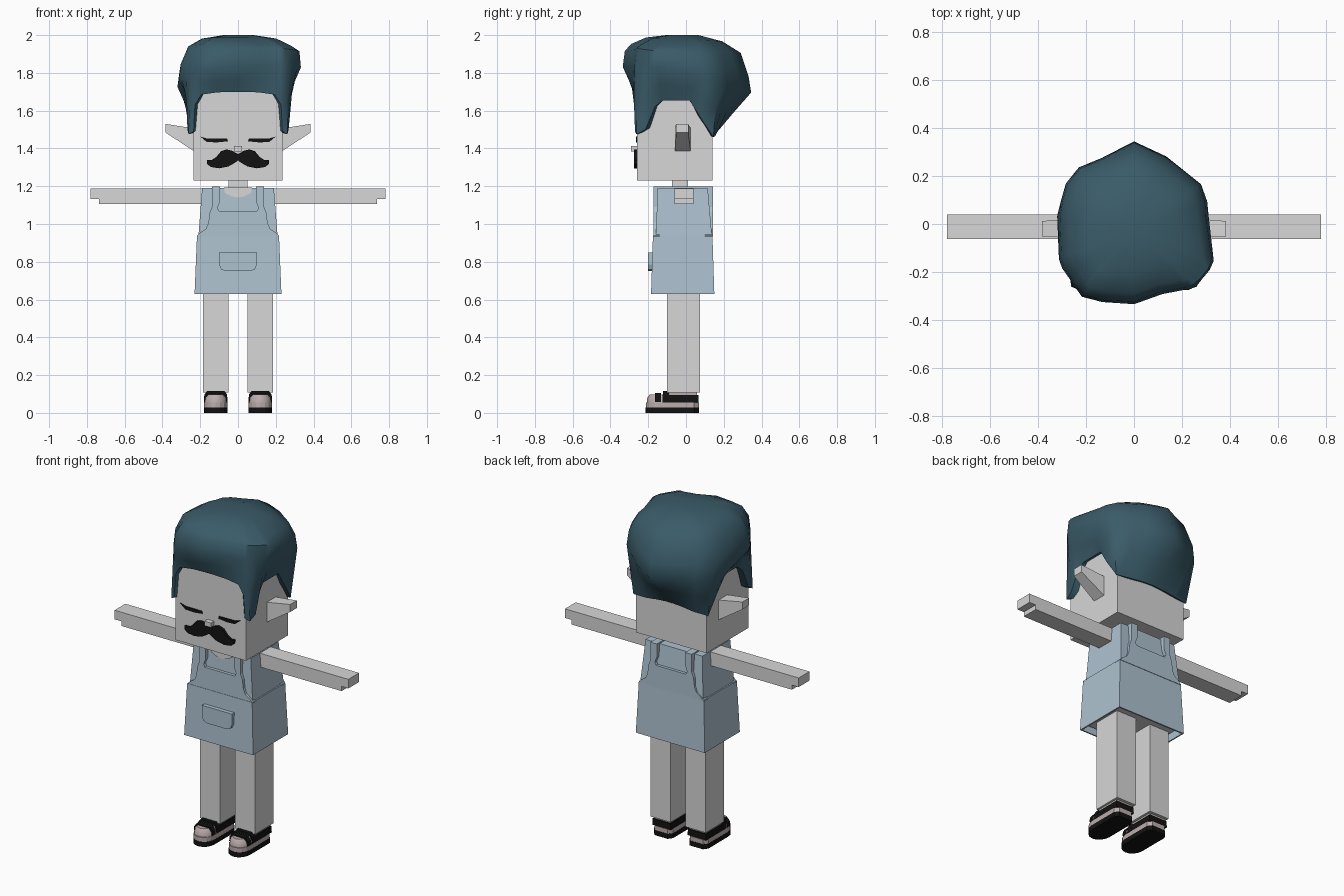
import bpy, bmesh, math, random
from mathutils import Vector

random.seed(4)
if "Cube" in bpy.data.objects:
    bpy.data.objects.remove(bpy.data.objects["Cube"])


def material(name, rgb):
    m = bpy.data.materials.new(name)
    m.use_nodes = True
    m.diffuse_color = (*rgb, 1)
    m.node_tree.nodes["Principled BSDF"].inputs["Base Color"].default_value = (*rgb, 1)
    return m


SKIN = material("pale grey skin", (0.68, 0.68, 0.68))
BLUE = material("light blue cloth", (0.42, 0.54, 0.63))
HAIR = material("dark teal hair", (0.042, 0.105, 0.14))
BLACK = material("black", (0.006, 0.006, 0.006))
PINK = material("pinkish grey leather", (0.5, 0.42, 0.42))


def loft(name, rings, mats, start_cap=True, end_cap=True, smooth=None):
    """Join equal-length rings of points into one skin, with optional end caps."""
    bm = bmesh.new()
    vs = [[bm.verts.new(p) for p in ring] for ring in rings]
    n = len(rings[0])
    for a, b in zip(vs, vs[1:]):
        for i in range(n):
            j = (i + 1) % n
            bm.faces.new((a[i], a[j], b[j], b[i]))
    if start_cap:
        bm.faces.new(vs[0][::-1])
    if end_cap:
        bm.faces.new(vs[-1])
    bmesh.ops.recalc_face_normals(bm, faces=bm.faces)
    me = bpy.data.meshes.new(name)
    bm.to_mesh(me)
    bm.free()
    for m in mats if isinstance(mats, list) else [mats]:
        me.materials.append(m)
    ob = bpy.data.objects.new(name, me)
    bpy.context.collection.objects.link(ob)
    if smooth:
        bpy.ops.object.select_all(action='DESELECT')
        ob.select_set(True)
        bpy.context.view_layer.objects.active = ob
        bpy.ops.object.shade_smooth_by_angle(angle=math.radians(smooth))
    return ob


def rect(x0, x1, y0, y1, z):
    return [(x0, y0, z), (x1, y0, z), (x1, y1, z), (x0, y1, z)]


def box(name, x, y, z, mat):
    return loft(name, [rect(*x, *y, z[0]), rect(*x, *y, z[1])], mat)


def plate(name, outline, y0, y1, mat):
    """Extrude an x-z outline along y."""
    return loft(name, [[(x, y, z) for x, z in outline] for y in (y0, y1)], mat)


def mirrored(half):
    return half + [(-x, z) for x, z in reversed(half) if x]


# Head, neck and nose
box("head", (-0.235, 0.235), (-0.26, 0.14), (1.23, 1.8), SKIN)
box("neck", (-0.05, 0.05), (-0.075, 0.01), (1.15, 1.24), SKIN)
box("nose", (-0.022, 0.022), (-0.29, -0.25), (1.385, 1.412), SKIN)

# Moustache
plate("moustache", mirrored([
    (0, 1.37), (0.03, 1.387), (0.06, 1.395), (0.09, 1.385), (0.115, 1.355),
    (0.14, 1.338), (0.165, 1.34), (0.163, 1.318), (0.145, 1.302), (0.1, 1.295),
    (0.05, 1.305), (0.02, 1.322), (0, 1.336)]), -0.275, -0.25, BLACK)

# Upper body, skirt shell and hips
loft("shirt", [rect(-0.19, 0.19, -0.15, 0.115, 1.19),
               rect(-0.21, 0.21, -0.16, 0.138, 0.93)], BLUE)
skirt = loft("skirt", [rect(-0.217, 0.217, -0.175, 0.14, 0.94),
                       rect(-0.23, 0.23, -0.185, 0.15, 0.63)], BLUE, end_cap=False)
shell = skirt.modifiers.new("thickness", 'SOLIDIFY')
shell.thickness = 0.012
box("hips", (-0.2, 0.2), (-0.155, 0.12), (0.655, 0.9), SKIN)

# Pinafore bibs with straps over the shoulders
bib = mirrored([(0.218, 0.935), (0.2, 0.955), (0.17, 0.975), (0.157, 1.005), (0.15, 1.06),
                (0.138, 1.09), (0.138, 1.195), (0.095, 1.195), (0.095, 1.12),
                (0.108, 1.085), (0.1, 1.068)])
plate("front_bib", bib, -0.173, -0.14, BLUE)
plate("back_bib", bib, 0.1, 0.143, BLUE)
plate("neckline", mirrored([(0.075, 1.192), (0.07, 1.165), (0.035, 1.147), (0, 1.14)]),
      -0.158, -0.1, SKIN)
plate("pocket", mirrored([(0.1, 0.85), (0.1, 0.785), (0.09, 0.76), (0.065, 0.75)]),
      -0.202, -0.17, BLUE)


def shoe_ring(cx, z, s, front=-0.215, back=0.07):
    """Plan outline of the shoe with a rounded toe and softened heel."""
    w = 0.063 * s
    mid = (front + back) / 2
    f, b = mid + (front - mid) * s, mid + (back - mid) * s
    toe = [(-w * math.cos(t), f + 0.07 - 0.07 * math.sin(t))
           for t in [math.pi * k / 8 for k in range(9)]]
    heel = [(w, b - 0.025), (w * 0.7, b), (-w * 0.7, b), (-w, b - 0.025)]
    return [(cx + x, y, z) for x, y in toe + heel]


for s, side in ((1, "left"), (-1, "right")):
    # Arm with stepped hand
    plate(side + "_arm", [(s * x, z) for x, z in (
        (0.17, 1.105), (0.735, 1.105), (0.735, 1.133), (0.78, 1.133),
        (0.78, 1.188), (0.17, 1.188))], -0.062, 0.04, SKIN)
    # Ear, narrowing outward
    loft(side + "_ear", [
        [(s * 0.225, y, z) for y, z in ((-0.06, 1.505), (0.025, 1.505), (0.025, 1.38), (-0.06, 1.38))],
        [(s * 0.385, y, z) for y, z in ((-0.052, 1.53), (0.012, 1.53), (0.012, 1.485), (-0.052, 1.485))],
    ], SKIN)
    # Closed eye
    plate(side + "_eye", [(s * x, z) for x, z in (
        (0.2, 1.463), (0.165, 1.453), (0.058, 1.452), (0.053, 1.438),
        (0.11, 1.432), (0.165, 1.434))], -0.266, -0.255, BLACK)
    # Shoulder strap and leg
    strap = sorted((s * 0.095, s * 0.138))
    box(side + "_strap", strap, (-0.173, 0.143), (1.18, 1.198), BLUE)
    box(side + "_leg", sorted((s * 0.05, s * 0.184)), (-0.1, 0.075), (0.108, 0.7), SKIN)
    # Shoe: sole, welt, upper, collar, straps
    c = s * 0.118
    loft(side + "_sole", [shoe_ring(c, 0, 1), shoe_ring(c, 0.029, 1)], BLACK)
    loft(side + "_welt", [shoe_ring(c, 0.029, 0.985), shoe_ring(c, 0.056, 0.985)], PINK)
    loft(side + "_toe", [shoe_ring(c, z, k, -0.21, -0.06) for z, k in
                         ((0.056, 0.97), (0.08, 0.93), (0.098, 0.75))], PINK, smooth=50)
    heel_rings = [rect(c - w, c + w, -0.125, 0.065, z) for w, z in ((0.062, 0.056), (0.06, 0.094))]
    loft(side + "_heel", heel_rings, BLACK)
    box(side + "_collar", (c - 0.054, c + 0.054), (-0.1, 0.058), (0.09, 0.109), PINK)
    for k, (y, z) in enumerate(((-0.15, 0.104), (-0.108, 0.116))):
        loft(side + "_shoe_strap_%d" % k,
             [rect(c - w, c + w, y - 0.013, y + 0.017, h) for w, h in
              ((0.063, 0.058), (0.06, z - 0.018), (0.046, z))], BLACK)

# Hair: hairline on the head, swelling to a wide uneven crown
half = [(0, -0.275, 1.70), (0.11, -0.275, 1.697), (0.195, -0.275, 1.685), (0.228, -0.275, 1.63),
        (0.235, -0.27, 1.49), (0.262, -0.262, 1.475), (0.268, -0.215, 1.5), (0.262, -0.165, 1.62),
        (0.255, -0.125, 1.655), (0.255, 0.02, 1.655), (0.258, 0.075, 1.565), (0.25, 0.145, 1.46),
        (0.16, 0.155, 1.465), (0.08, 0.155, 1.475), (0, 0.155, 1.48)]
hairline = [Vector(p) for p in half + [(-x, y, z) for x, y, z in reversed(half) if x]]
crown = [(0, 0.345), (0.1, 0.31), (0.3, 0.15), (0.32, -0.05), (0.335, -0.17), (0.25, -0.27),
         (0.14, -0.285), (-0.02, -0.342), (-0.21, -0.315), (-0.31, -0.17), (-0.333, -0.02),
         (-0.31, 0.08), (-0.27, 0.22), (-0.1, 0.29)]
CY = -0.03


def crown_point(p):
    """Where the ray from the crown centre through p meets the crown outline."""
    d = Vector((p.x, p.y - CY))
    for a, b in zip(crown, crown[1:] + crown[:1]):
        a, e = Vector((a[0], a[1] - CY)), Vector((b[0] - a[0], b[1] - a[1]))
        det = e.x * d.y - e.y * d.x
        if abs(det) > 1e-9:
            t = (e.x * a.y - e.y * a.x) / det
            u = (d.x * a.y - d.y * a.x) / det
            if t > 0 and -1e-6 <= u <= 1.000001:
                q = d * t
                return Vector((q.x, q.y + CY, 1.765 - 0.2 * (q.y + CY) + 0.1 * q.x))


wide = [crown_point(p) for p in hairline]


def shrink(p, k, z):
    k += random.uniform(-0.012, 0.012)
    return Vector((p.x * k, CY + (p.y - CY) * k, z))


loft("hair", [
    [Vector((p.x * 0.85, CY + (p.y - CY) * 0.85, p.z + 0.01)) for p in hairline],
    hairline,
    [a.lerp(b, 0.5) for a, b in zip(hairline, wide)],
    wide,
    [shrink(p, 0.97, p.z + 0.085) for p in wide],
    [shrink(p, 0.85, 1.93 - 0.07 * p.y) for p in wide],
    [shrink(p, 0.6, 1.977 - 0.03 * p.y) for p in wide],
    [shrink(p, 0.25, 2.0) for p in wide],
], HAIR, start_cap=False, smooth=50)
